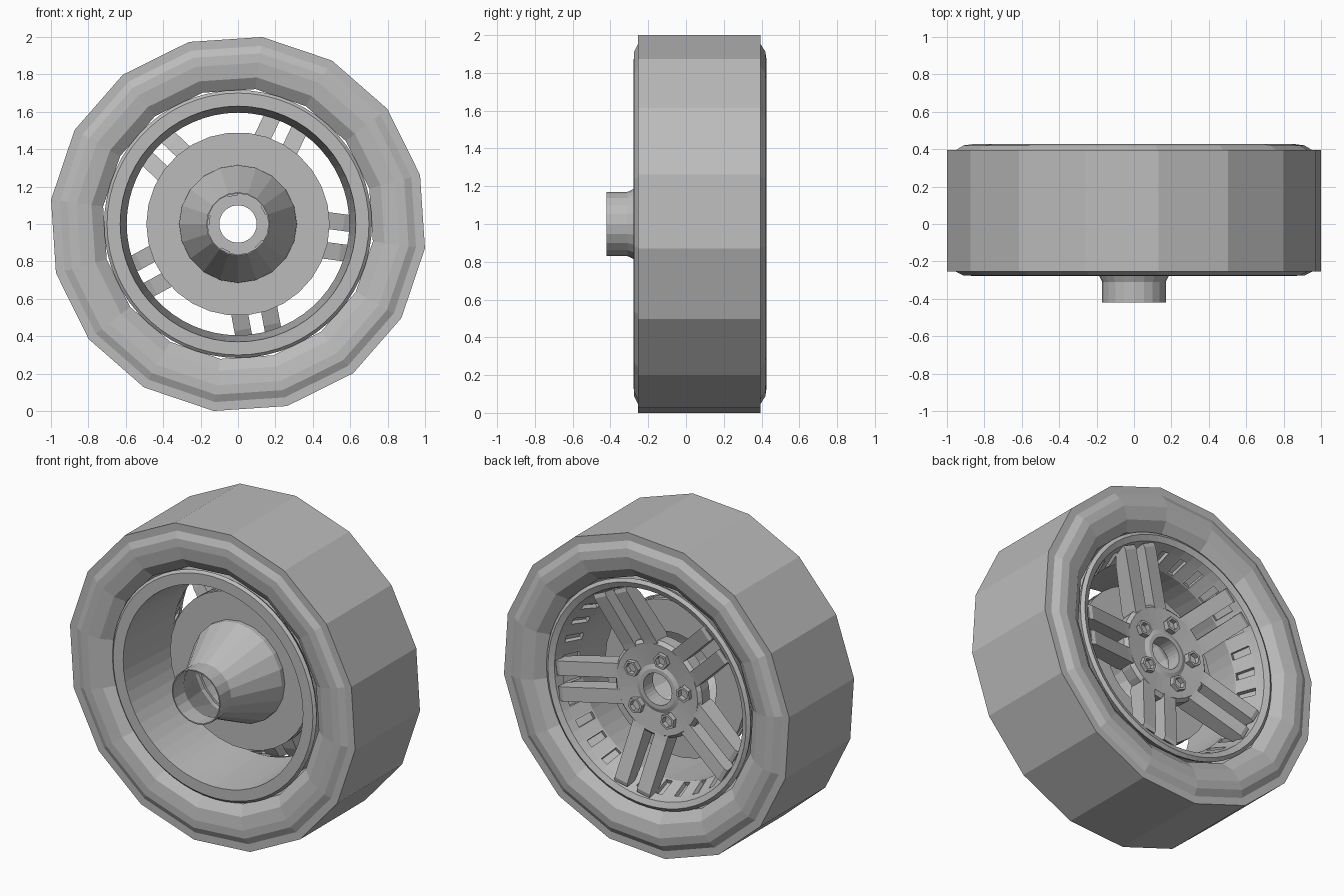
import bpy, bmesh, math
from mathutils import Matrix, Vector

if "Cube" in bpy.data.objects:
    bpy.data.objects.remove(bpy.data.objects["Cube"])

GREY = (0.5, 0.5, 0.5, 1)
mat = bpy.data.materials.new("plain grey")
mat.use_nodes = True
mat.diffuse_color = GREY
mat.node_tree.nodes["Principled BSDF"].inputs["Base Color"].default_value = GREY

TURN = math.radians(-7.4)          # shared phase of tyre and spokes
SPOKES = 5
CENTRE = Matrix.Translation((0, 0, 1))


def finish(name, bm, recalc=True):
    if recalc:
        bmesh.ops.recalc_face_normals(bm, faces=bm.faces)
    mesh = bpy.data.meshes.new(name)
    bm.to_mesh(mesh)
    bm.free()
    mesh.materials.append(mat)
    obj = bpy.data.objects.new(name, mesh)
    bpy.context.collection.objects.link(obj)
    return obj


def lathe_mesh(profile, sides, phase=0.0, closed=True):
    """Spin (radius, y) points about the axle."""
    bm = bmesh.new()
    rings = []
    for i in range(sides):
        a = phase + math.tau * i / sides
        rings.append([bm.verts.new((r * math.cos(a), y, 1 + r * math.sin(a)))
                      for r, y in profile])
    n = len(profile)
    for i in range(sides):
        p, q = rings[i], rings[(i + 1) % sides]
        for j in range(n if closed else n - 1):
            k = (j + 1) % n
            bm.faces.new((p[j], p[k], q[k], q[j]))
    bmesh.ops.recalc_face_normals(bm, faces=bm.faces)
    return bm


def lathe(name, profile, sides, phase=0.0, closed=True):
    return finish(name, lathe_mesh(profile, sides, phase, closed))


def around(angle):
    return CENTRE @ Matrix.Rotation(-angle, 4, 'Y')


# Tyre: 16-sided tread with stepped sidewalls
lathe("tyre", [(1.008, -0.255), (0.96, -0.255), (0.92, -0.275), (0.87, -0.277),
               (0.79, -0.265), (0.727, -0.22), (0.727, 0.36), (0.79, 0.41),
               (0.87, 0.427), (0.92, 0.42), (0.96, 0.395), (1.008, 0.395)],
      16, TURN)

# Rim barrel with front and back lips
rim = lathe_mesh([(0.716, -0.235), (0.70, -0.25), (0.63, -0.25), (0.595, 0.2),
                  (0.645, 0.33), (0.66, 0.375), (0.695, 0.39), (0.716, 0.375),
                  (0.70, 0.34), (0.675, 0.3), (0.675, -0.18), (0.70, -0.21)], 60)
# Row of slots sunk into the flared back of the barrel
flare = []
for f in rim.faces:
    c = f.calc_center_median()
    r = math.hypot(c.x, c.z - 1)
    step = int(math.degrees(math.atan2(c.z - 1, c.x)) % 360 // 6)
    if 0.25 < c.y < 0.28 and r < 0.64 and step % 2 == 0:
        flare.append(f)
bmesh.ops.inset_individual(rim, faces=flare, thickness=0.014)
bmesh.ops.inset_individual(rim, faces=flare, thickness=0.0005, depth=-0.025)
finish("rim", rim, recalc=False)

# Paired spokes rising from the hub to the back lip
bm = bmesh.new()
side = [(0.2, 0.275), (0.30, 0.295), (0.62, 0.375), (0.645, 0.37),
        (0.635, 0.30), (0.56, 0.26), (0.30, 0.18), (0.2, 0.18)]
for i in range(SPOKES):
    place = around(TURN + math.tau * i / SPOKES)
    for mid in (-0.08, 0.08):
        a, b = [[bm.verts.new(place @ Vector((x, y, mid + w))) for x, y in side]
                for w in (-0.045, 0.045)]
        bm.faces.new(a)
        bm.faces.new(b[::-1])
        for j in range(len(side)):
            k = (j + 1) % len(side)
            bm.faces.new((a[j], b[j], b[k], a[k]))
finish("spokes", bm)

# Hub plate with a raised bore
lathe("hub_plate", [(0.10, 0.19), (0.30, 0.19), (0.305, 0.27), (0.285, 0.29),
                    (0.15, 0.275), (0.125, 0.285), (0.10, 0.285)], 30)

# Hexagonal wheel nuts with sunken tops, passing through the plate
bm = bmesh.new()
for i in range(SPOKES):
    place = around(TURN + math.tau * (i + 0.5) / SPOKES) @ Matrix.Translation((0.195, 0.24, 0))
    nut = bmesh.ops.create_cone(bm, cap_ends=True, segments=6, radius1=0.05,
                                radius2=0.05, depth=0.14,
                                matrix=place @ Matrix.Rotation(math.pi / 2, 4, 'X'))
    caps = list({f for v in nut["verts"] for f in v.link_faces if len(f.verts) == 6})
    bmesh.ops.inset_individual(bm, faces=caps, thickness=0.015)
    bmesh.ops.inset_individual(bm, faces=caps, thickness=0.001, depth=-0.03)
finish("wheel_nuts", bm, recalc=False)

# Vented brake disc: two plates on a narrower core
lathe("brake_disc", [(0.29, 0.02), (0.49, 0.02), (0.49, 0.05), (0.44, 0.05),
                     (0.44, 0.08), (0.49, 0.08), (0.49, 0.11), (0.29, 0.11)], 30)

# Hollow cone and axle sleeve at the front
lathe("axle_cone", [(0.17, -0.42), (0.17, -0.31), (0.315, -0.01), (0.315, 0.02),
                    (0.305, 0.02), (0.305, -0.01), (0.163, -0.31), (0.163, -0.42)], 20)
